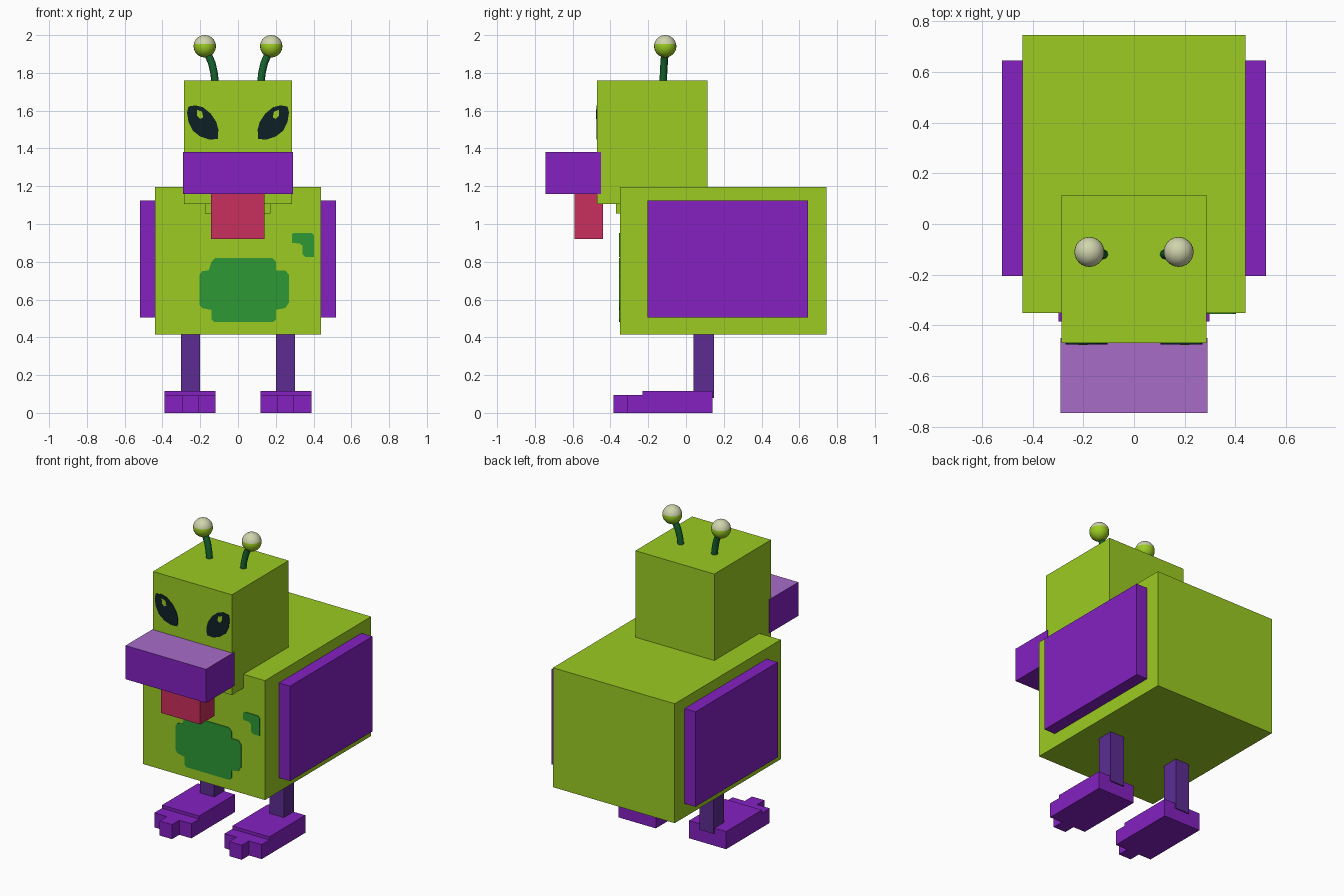
import bpy, bmesh, math
from mathutils import Vector

if "Cube" in bpy.data.objects:
    bpy.data.objects.remove(bpy.data.objects["Cube"])


def material(name, r, g, b):
    """Flat material from 0-255 display values."""
    def lin(c):
        c /= 255
        return c / 12.92 if c <= 0.04045 else ((c + 0.055) / 1.055) ** 2.4
    m = bpy.data.materials.new(name)
    m.diffuse_color = (lin(r), lin(g), lin(b), 1)
    m.use_nodes = True
    m.node_tree.nodes["Principled BSDF"].inputs["Base Color"].default_value = m.diffuse_color
    return m


LIME = material("lime", 155, 203, 34)
PURPLE = material("purple", 132, 33, 192)
LILAC = material("lilac", 167, 108, 201)
VIOLET = material("dark violet", 92, 44, 146)
RED = material("tongue red", 200, 46, 93)
GREEN = material("spot green", 45, 153, 53)
STEM = material("stem green", 22, 100, 45)
BLACK = material("eye black", 13, 32, 38)
PALE = material("pale cream", 208, 212, 172)


def finish(name, bm, *mats):
    bmesh.ops.recalc_face_normals(bm, faces=bm.faces)
    mesh = bpy.data.meshes.new(name)
    bm.to_mesh(mesh)
    bm.free()
    for m in mats:
        mesh.materials.append(m)
    ob = bpy.data.objects.new(name, mesh)
    bpy.context.collection.objects.link(ob)
    return ob


def prism(name, outline, place, depth, mat):
    """Extrude a 2D outline, mapped into space by place(), along depth."""
    bm = bmesh.new()
    face = bm.faces.new([bm.verts.new(place(u, v)) for u, v in outline])
    new = bmesh.ops.extrude_face_region(bm, geom=[face])["geom"]
    bmesh.ops.translate(bm, vec=depth, verts=[e for e in new if isinstance(e, bmesh.types.BMVert)])
    return finish(name, bm, mat)


def box(name, x, y, z, mat):
    outline = [(x[0], y[0]), (x[1], y[0]), (x[1], y[1]), (x[0], y[1])]
    return prism(name, outline, lambda u, v: (u, v, z[0]), (0, 0, z[1] - z[0]), mat)


def plate(name, outline, y, mat, side=1, thick=0.004):
    """Thin painted detail standing proud of a front face at y."""
    return prism(name, outline, lambda u, v: (side * u, y, v), (0, -thick, 0), mat)


def span(side, a, b):
    return sorted((side * a, side * b))


# Body, neck and head
box("body", (-0.44, 0.44), (-0.35, 0.745), (0.415, 1.195), LIME)
box("neck", (-0.175, 0.172), (-0.37, -0.30), (1.055, 1.15), LIME)
box("head", (-0.285, 0.285), (-0.47, 0.115), (1.105, 1.76), LIME)

# Beak with a lilac top face
beak = box("beak", (-0.29, 0.29), (-0.745, -0.45), (1.16, 1.38), PURPLE)
beak.data.materials.append(LILAC)
for f in beak.data.polygons:
    f.material_index = 1 if f.normal.z > 0.5 else 0
box("tongue", (-0.143, 0.14), (-0.59, -0.44), (0.92, 1.165), RED)

# Belly spots
plate("belly_spot", [
    (-0.14, 0.80), (-0.12, 0.82), (0.18, 0.82), (0.20, 0.80), (0.20, 0.755), (0.25, 0.755),
    (0.27, 0.73), (0.27, 0.585), (0.25, 0.555), (0.20, 0.545), (0.20, 0.495), (0.185, 0.48),
    (-0.125, 0.48), (-0.14, 0.495), (-0.14, 0.545), (-0.19, 0.555), (-0.205, 0.575),
    (-0.205, 0.73), (-0.19, 0.75), (-0.155, 0.755)], -0.35, GREEN)
plate("chest_spot", [
    (0.285, 0.945), (0.295, 0.953), (0.39, 0.953), (0.403, 0.94), (0.403, 0.825), (0.355, 0.825),
    (0.342, 0.84), (0.342, 0.885), (0.325, 0.897), (0.285, 0.90)], -0.35, GREEN)

EYE = [(0.262, 1.622), (0.225, 1.628), (0.185, 1.618), (0.145, 1.585), (0.115, 1.54), (0.104, 1.50),
       (0.107, 1.45), (0.15, 1.447), (0.20, 1.463), (0.24, 1.495), (0.262, 1.54), (0.27, 1.59)]
GLINT = [(0.218, 1.605), (0.19, 1.595), (0.184, 1.565), (0.20, 1.557), (0.217, 1.572)]

for side, tag in ((-1, "left"), (1, "right")):
    # Face details
    plate(tag + "_eye", EYE, -0.47, BLACK, side)
    plate(tag + "_eye_glint", GLINT, -0.47, LIME, side, 0.006)

    # Wing, leg
    box(tag + "_wing", span(side, 0.435, 0.52), (-0.205, 0.645), (0.505, 1.125), PURPLE)
    box(tag + "_leg", span(side, 0.20, 0.303), (0.04, 0.147), (0.08, 0.43), VIOLET)

    # Foot: thick heel, lower front step, middle toe
    box(tag + "_foot", span(side, 0.12, 0.388), (-0.23, 0.14), (0, 0.115), PURPLE)
    box(tag + "_foot_front", span(side, 0.12, 0.388), (-0.31, -0.23), (0, 0.095), PURPLE)
    box(tag + "_toe", span(side, 0.207, 0.297), (-0.385, -0.31), (0, 0.095), PURPLE)

    # Antenna stem: bent tube
    curve = bpy.data.curves.new(tag + "_antenna_stem", "CURVE")
    curve.dimensions = "3D"
    curve.bevel_depth = 0.02
    curve.bevel_resolution = 2
    curve.use_fill_caps = True
    path = curve.splines.new("POLY")
    points = [(0.12, -0.12, 1.74), (0.127, -0.119, 1.80), (0.138, -0.116, 1.85),
              (0.155, -0.113, 1.89), (0.175, -0.11, 1.93)]
    path.points.add(len(points) - 1)
    for p, (x, y, z) in zip(path.points, points):
        p.co = (side * x, y, z, 1)
    curve.materials.append(STEM)
    bpy.context.collection.objects.link(bpy.data.objects.new(tag + "_antenna_stem", curve))

    # Antenna ball with a pale upper half
    bm = bmesh.new()
    bmesh.ops.create_uvsphere(bm, u_segments=24, v_segments=16, radius=0.059)
    for f in bm.faces:
        f.smooth = True
        f.material_index = 1 if f.calc_center_median().z > 0.01 else 0
    bmesh.ops.translate(bm, vec=Vector((side * 0.176, -0.11, 1.941)), verts=bm.verts)
    finish(tag + "_antenna_ball", bm, LIME, PALE)
